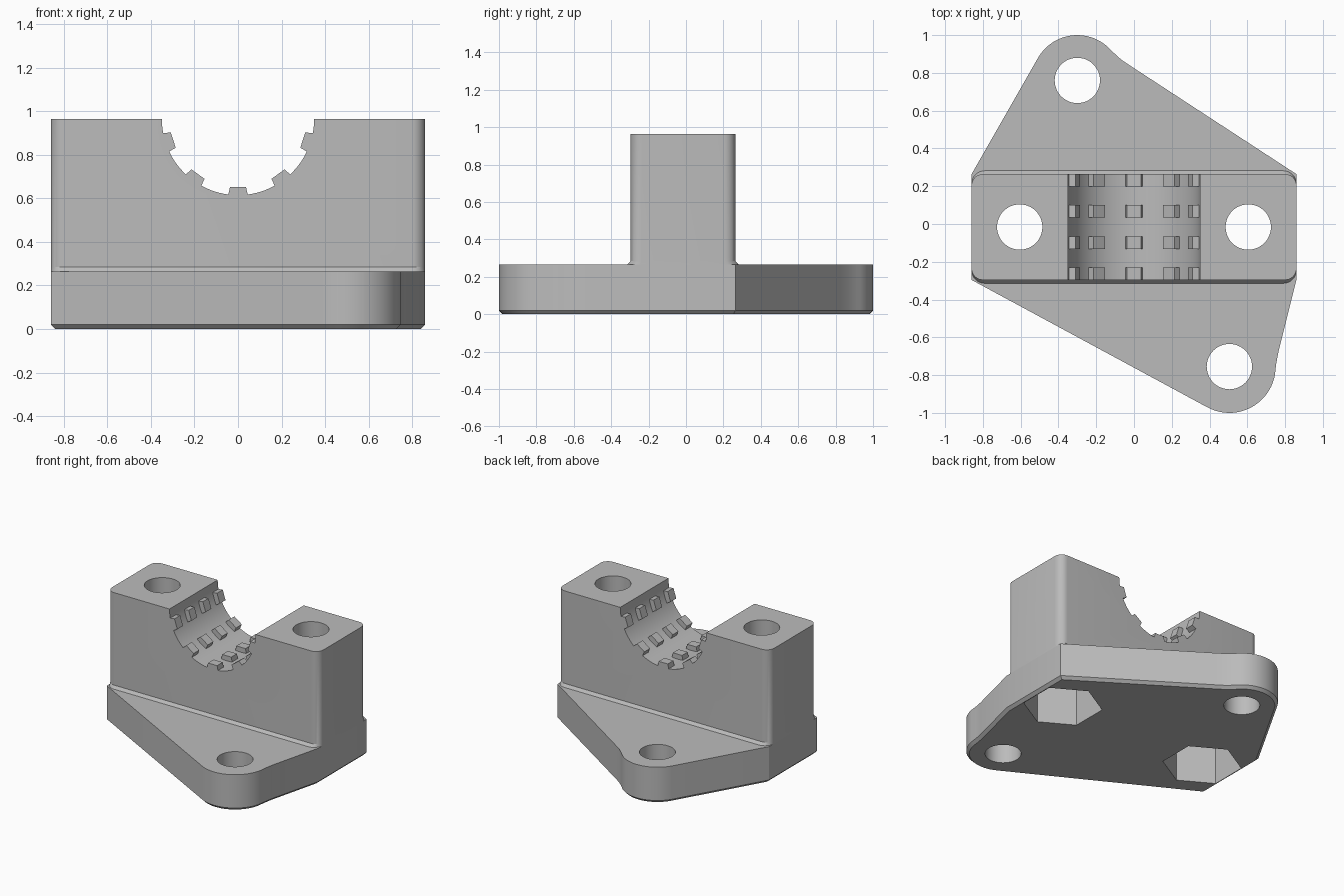
import bpy, bmesh
from math import radians, cos, sin
from mathutils import Matrix, Vector

if "Cube" in bpy.data.objects:
    bpy.data.objects.remove(bpy.data.objects["Cube"], do_unlink=True)

grey = bpy.data.materials.new("plain grey")
grey.use_nodes = True
COLOUR = (0.5, 0.5, 0.5, 1)
grey.diffuse_color = COLOUR
grey.node_tree.nodes["Principled BSDF"].inputs["Base Color"].default_value = COLOUR

HALF_X, MID_Y, HALF_Y = 0.86, -0.016, 0.28
FRONT, BACK = MID_Y - HALF_Y, MID_Y + HALF_Y
PLATE_TOP, TOP = 0.265, 0.965
BORE, BOLT, BOLT_X = 0.35, 0.12, 0.605
TRAP_RADIUS, TRAP_DEPTH = 0.265, 0.36
BACK_LUG, FRONT_LUG = (-0.30, 0.76), (0.505, -0.755)


def arc(centre, radius, start, end, steps):
    """Points along an arc, angles in degrees."""
    angles = [radians(start + (end - start) * i / steps) for i in range(steps + 1)]
    return [(centre[0] + radius * cos(a), centre[1] + radius * sin(a)) for a in angles]


def rounded_rect(hx, hy, r):
    pts = []
    for i, (sx, sy) in enumerate([(1, 1), (-1, 1), (-1, -1), (1, -1)]):
        pts += arc((sx * (hx - r), MID_Y + sy * (hy - r)), r, 90 * i, 90 * i + 90, 8)
    return pts


def loft(name, sections, chamfer=0):
    """Skin (outline, height) sections into a closed solid."""
    bm = bmesh.new()
    rings = [[bm.verts.new((x, y, z)) for x, y in pts] for pts, z in sections]
    bottom = bm.faces.new(rings[0][::-1])
    bm.faces.new(rings[-1])
    n = len(rings[0])
    for low, high in zip(rings, rings[1:]):
        for i in range(n):
            j = (i + 1) % n
            bm.faces.new((low[i], low[j], high[j], high[i]))
    bm.normal_update()
    if chamfer:
        bmesh.ops.inset_region(bm, faces=[bottom], thickness=chamfer,
                               depth=chamfer, use_even_offset=True)
    bmesh.ops.recalc_face_normals(bm, faces=bm.faces)
    mesh = bpy.data.meshes.new(name)
    bm.to_mesh(mesh)
    bm.free()
    mesh.materials.append(grey)
    obj = bpy.data.objects.new(name, mesh)
    bpy.context.collection.objects.link(obj)
    return obj


def activate(obj):
    bpy.ops.object.select_all(action='DESELECT')
    obj.select_set(True)
    bpy.context.view_layer.objects.active = obj


def cut(obj, cutters):
    activate(obj)
    for cutter in cutters:
        mod = obj.modifiers.new("cut", 'BOOLEAN')
        mod.operation, mod.solver, mod.object = 'DIFFERENCE', 'EXACT', cutter
        bpy.ops.object.modifier_apply(modifier=mod.name)
    bpy.ops.object.shade_smooth_by_angle(angle=radians(25))


def drill(centre, radius, low, high, sides=48, turn=0):
    ring = arc(centre, radius, turn, turn + 360, sides)[:-1]
    return loft("cutter", [(ring, low), (ring, high)])


# Base plate outline: two rounded lugs joined by straight sides
outline = [(-HALF_X, FRONT)]
outline += arc(FRONT_LUG, 0.245, 242, 350, 20)
outline += [(0.752, -0.745), (0.764, -0.68), (HALF_X, FRONT), (HALF_X, BACK)]
outline += [(0.0, 0.825), (-0.065, 0.868)]
outline += arc(BACK_LUG, 0.24, 40, 149, 20)
outline += [(-HALF_X, BACK)]
plate = loft("base_plate", [(outline, 0.02), (outline, PLATE_TOP)], chamfer=0.02)

# Upright block with a small chamfered foot
body = rounded_rect(HALF_X, HALF_Y, 0.06)
foot = rounded_rect(HALF_X, HALF_Y + 0.018, 0.07)
block = loft("clamp_block", [(foot, PLATE_TOP), (body, PLATE_TOP + 0.02), (body, TOP)])

# Bolt holes and hexagonal nut pockets
bolts = [(s * BOLT_X, MID_Y) for s in (-1, 1)]
bolt_cuts = [drill(c, BOLT, -0.1, 1.1) for c in bolts]
traps = [drill(c, TRAP_RADIUS, -0.1, TRAP_DEPTH, 6, 30) for c in bolts]
lug_cuts = [drill(c, BOLT, -0.1, 0.5) for c in (BACK_LUG, FRONT_LUG)]

# Half-round seat along y
seat = drill((0, 0), BORE, -0.6, 0.6, 72)
seat.data.transform(Matrix.Translation((0, 0, TOP)) @ Matrix.Rotation(radians(90), 4, 'X'))

cut(plate, traps + lug_cuts)
cut(block, bolt_cuts + traps + [seat])
for cutter in bolt_cuts + traps + lug_cuts + [seat]:
    bpy.data.objects.remove(cutter, do_unlink=True)

# Grip teeth: four rows of five tapered blocks around the seat
LENGTH = 0.066


def rect(half):
    return [(x * half, y * LENGTH / 2) for x, y in [(-1, -1), (1, -1), (1, 1), (-1, 1)]]


for row in range(4):
    y = FRONT + LENGTH / 2 + row * (2 * HALF_Y - LENGTH) / 3
    for step in range(-2, 3):
        tooth = loft("grip_tooth", [(rect(0.047), -BORE - 0.01), (rect(0.037), -BORE + 0.037)])
        tooth.data.transform(Matrix.Translation((0, y, TOP)) @
                             Matrix.Rotation(radians(36 * step), 4, 'Y'))
